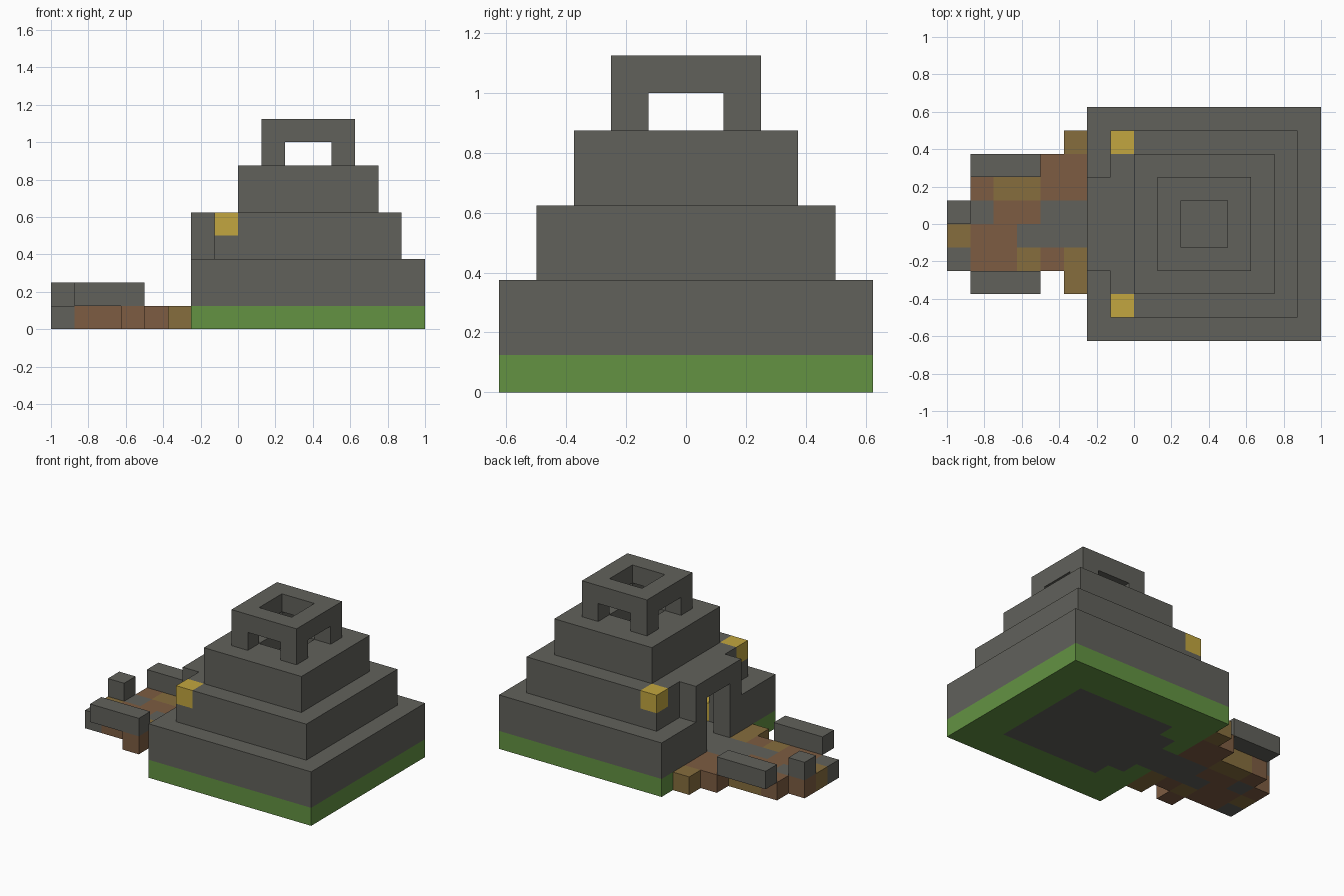
import bpy
import bmesh
from itertools import product
from mathutils import Vector

U = 0.125                       # edge of one building block
ORIGIN = Vector((-1, -0.625, 0))

cube = bpy.data.objects.get("Cube")
if cube:
    bpy.data.objects.remove(cube, do_unlink=True)


def material(name, rgb):
    m = bpy.data.materials.new(name)
    m.use_nodes = True
    m.diffuse_color = (*rgb, 1)
    bsdf = next(n for n in m.node_tree.nodes if n.type == 'BSDF_PRINCIPLED')
    bsdf.inputs["Base Color"].default_value = (*rgb, 1)
    bsdf.inputs["Roughness"].default_value = 1
    return m


STONE = material("grey stone", (0.12, 0.12, 0.105))
GRASS = material("green grass", (0.125, 0.29, 0.055))
DIRT = material("brown dirt", (0.205, 0.107, 0.054))
PLANK = material("tan planks", (0.24, 0.155, 0.048))
LAMP = material("golden lamp", (0.54, 0.38, 0.05))


def cells(boxes):
    """All grid cells covered by boxes given as (x0, x1, y0, y1, z0, z1)."""
    return {c for x0, x1, y0, y1, z0, z1 in boxes
            for c in product(range(x0, x1), range(y0, y1), range(z0, z1))}


def blocks(name, mat, filled):
    """Outer skin of a set of cells, merged into large flat faces."""
    bm = bmesh.new()
    for c in filled:
        for axis, side in product(range(3), (0, 1)):
            step = list(c)
            step[axis] += 2 * side - 1
            if tuple(step) in filled:
                continue
            a, b = (axis + 1) % 3, (axis + 2) % 3
            ring = []
            for da, db in ((0, 0), (1, 0), (1, 1), (0, 1)):
                p = Vector(c)
                p[axis] += side
                p[a] += da
                p[b] += db
                ring.append(bm.verts.new(ORIGIN + p * U))
            bm.faces.new(ring if side else ring[::-1])
    bmesh.ops.remove_doubles(bm, verts=bm.verts, dist=U / 100)
    bmesh.ops.dissolve_limit(bm, angle_limit=0.01, verts=bm.verts, edges=bm.edges)
    me = bpy.data.meshes.new(name)
    bm.to_mesh(me)
    bm.free()
    me.materials.append(mat)
    ob = bpy.data.objects.new(name, me)
    bpy.context.collection.objects.link(ob)
    return ob


# Ground layer: grass surround with a stone floor let into it
floor = cells([(8, 14, 2, 8, 0, 1), (7, 8, 3, 7, 0, 1), (6, 7, 4, 6, 0, 1)])
blocks("stone_floor", STONE, floor)
blocks("grass_base", GRASS, cells([(6, 16, 0, 10, 0, 1)]) - floor)

# Lamps: two on the upper corners, two inside the hall
wall_lamps = cells([(7, 8, y, y + 1, 4, 5) for y in (1, 8)])
blocks("corner_lamps", LAMP, wall_lamps)
blocks("hall_lamps", LAMP, cells([(8, 9, y, y + 1, 1, 2) for y in (2, 7)]))

# Stepped temple, hollow inside
tiers = cells([(6, 16, 0, 10, 1, 3), (7, 15, 1, 9, 3, 5),
               (8, 14, 2, 8, 5, 7), (9, 13, 3, 7, 7, 9)])
porch = cells([(6, 7, 3, 7, 3, 5)])
hall = cells([(8, 14, 2, 8, 1, 4), (9, 13, 3, 7, 4, 6), (10, 12, 4, 6, 6, 9)])
entrance = cells([(7, 8, 3, 7, 1, 4), (6, 7, 4, 6, 1, 4)])
windows = cells([(9, 13, 4, 6, 7, 8), (10, 12, 3, 7, 7, 8)])
blocks("temple", STONE, (tiers | porch) - hall - entrance - windows - wall_lamps)

# Worn path, mapped from the back row to the front row
PATH = [".....P",
        "....DD",
        ".DPPDD",
        "DSDDSS",
        "PDDSSS",
        "SDDPDP",
        "...D.P"]
for letter, name, mat in (("D", "path_dirt", DIRT), ("P", "path_planks", PLANK),
                          ("S", "path_stones", STONE)):
    blocks(name, mat, {(x, 8 - row, 0) for row, line in enumerate(PATH)
                       for x, ch in enumerate(line) if ch == letter})

# Low side walls and a post at the end of the path
for name, y in (("path_wall_front", 2), ("path_wall_back", 7)):
    blocks(name, STONE, cells([(1, 4, y, y + 1, 1, 2)]))
blocks("path_post", STONE, cells([(0, 1, 5, 6, 1, 2)]))
